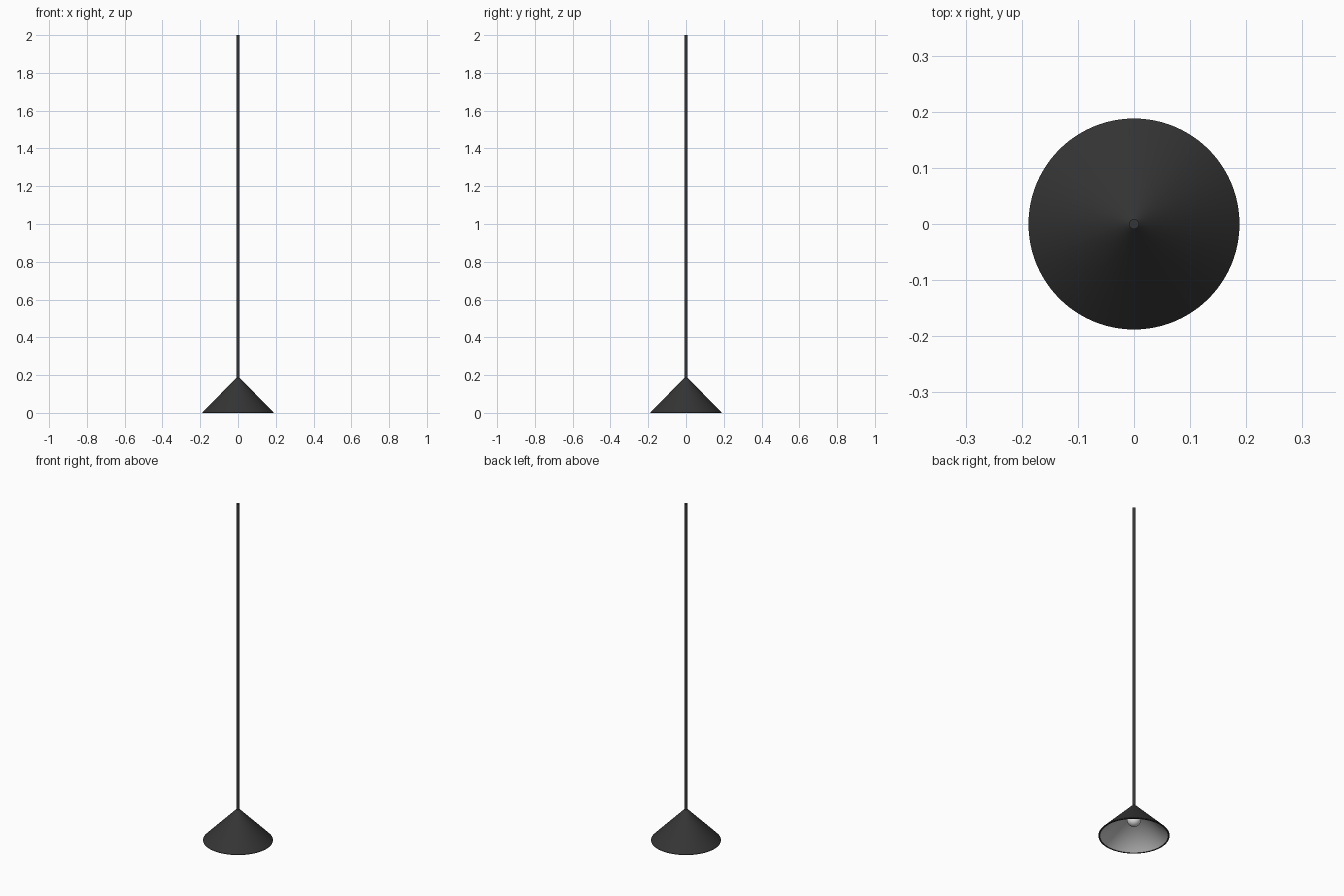
import bpy, bmesh, math

if "Cube" in bpy.data.objects:
    bpy.data.objects.remove(bpy.data.objects["Cube"])


def material(name, rgb):
    m = bpy.data.materials.new(name)
    m.diffuse_color = (*rgb, 1)
    m.use_nodes = True
    m.node_tree.nodes["Principled BSDF"].inputs["Base Color"].default_value = m.diffuse_color
    return m


BLACK = material("matte black", (0.035, 0.035, 0.035))
LINING = material("pale lining", (0.6, 0.6, 0.6))
GLASS = material("white glass", (0.85, 0.85, 0.85))


def lathe(name, profile, mats, seg=96, index=None):
    """Revolve (radius, z) points around z; index gives a material per band."""
    bm = bmesh.new()
    rings = []
    for r, z in profile:
        if r == 0:
            rings.append([bm.verts.new((0, 0, z))] * seg)
        else:
            rings.append([bm.verts.new((r * math.cos(2 * math.pi * i / seg),
                                        r * math.sin(2 * math.pi * i / seg), z))
                          for i in range(seg)])
    for k, (a, b) in enumerate(zip(rings, rings[1:])):
        for i in range(seg):
            j = (i + 1) % seg
            corners = list(dict.fromkeys((a[i], a[j], b[j], b[i])))
            f = bm.faces.new(corners)
            f.material_index = index[k] if index else 0
    me = bpy.data.meshes.new(name)
    bm.to_mesh(me)
    bm.free()
    ob = bpy.data.objects.new(name, me)
    bpy.context.collection.objects.link(ob)
    for m in mats:
        me.materials.append(m)
    bpy.context.view_layer.objects.active = ob
    ob.select_set(True)
    bpy.ops.object.shade_smooth_by_angle(angle=math.radians(35))
    ob.select_set(False)
    return ob


# Conical shade: inner lining, flat rim, outer skin
lathe("shade", [(0, 0.178), (0.18, 0.0), (0.188, 0.0), (0.188, 0.003),
                (0.009, 0.185)], [BLACK, LINING], index=[1, 0, 0, 0])

# Hanging rod
lathe("rod", [(0, 0.18), (0.009, 0.18), (0.009, 2.0), (0, 2.0)], [BLACK], 32)

# Bulb socket inside the shade
lathe("socket", [(0, 0.12), (0.012, 0.12), (0.012, 0.165), (0, 0.165)], [BLACK], 32)

# Globe bulb
R, ZC, N = 0.037, 0.097, 24
ball = [(R * math.sin(math.pi * k / N) if 0 < k < N else 0,
         ZC - R * math.cos(math.pi * k / N)) for k in range(N + 1)]
lathe("bulb", ball, [GLASS], 48)

# Consistent outward normals on closed parts
for ob in bpy.context.collection.objects:
    if ob.name == "shade":
        continue
    bm = bmesh.new()
    bm.from_mesh(ob.data)
    bmesh.ops.recalc_face_normals(bm, faces=bm.faces[:])
    bm.to_mesh(ob.data)
    bm.free()
